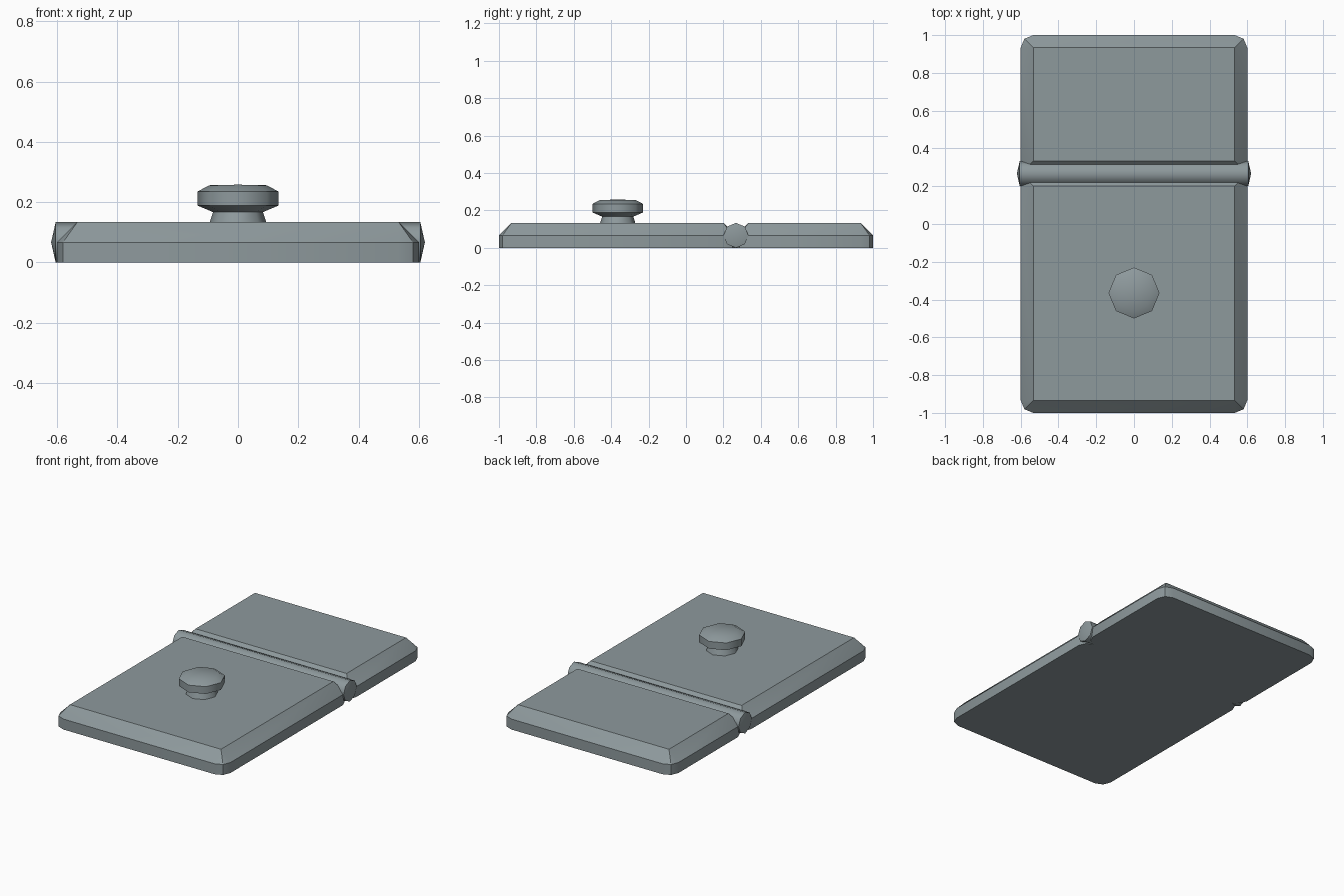
import bpy, bmesh, math

if "Cube" in bpy.data.objects:
    bpy.data.objects.remove(bpy.data.objects["Cube"])

metal = bpy.data.materials.new("grey_metal")
metal.diffuse_color = (0.27, 0.32, 0.335, 1)
metal.use_nodes = True
metal.node_tree.nodes["Principled BSDF"].inputs["Base Color"].default_value = metal.diffuse_color

C = 0.0667          # chamfer, corner radius and half thickness
HINGE_Y = 0.267


def make_object(name, bm, angle):
    bmesh.ops.remove_doubles(bm, verts=bm.verts, dist=1e-5)
    bmesh.ops.recalc_face_normals(bm, faces=bm.faces)
    me = bpy.data.meshes.new(name)
    bm.to_mesh(me)
    bm.free()
    me.materials.append(metal)
    ob = bpy.data.objects.new(name, me)
    bpy.context.collection.objects.link(ob)
    bpy.ops.object.select_all(action='DESELECT')
    ob.select_set(True)
    bpy.context.view_layer.objects.active = ob
    bpy.ops.object.shade_smooth_by_angle(angle=math.radians(angle))
    return ob


def loft(bm, loops):
    n = len(loops[0])
    rings = [[bm.verts.new(p) for p in loop] for loop in loops]
    for a, b in zip(rings, rings[1:]):
        for i in range(n):
            j = (i + 1) % n
            bm.faces.new((a[i], a[j], b[j], b[i]))
    return rings


# Hinged plate: rounded corners, top chamfer running to sharp inner corners
def plate(name, y0, y1):
    def outline(r, z):
        pts = []
        for k, (sx, sy) in enumerate(((1, 1), (-1, 1), (-1, -1), (1, -1))):
            cx = sx * (0.6 - C)
            cy = y1 - C if sy > 0 else y0 + C
            for s in range(3):
                a = math.radians(90 * k + 45 * s)
                pts.append((cx + r * math.cos(a), cy + r * math.sin(a), z))
        return pts
    bm = bmesh.new()
    low, mid = loft(bm, [outline(C, 0), outline(C, C)])
    bm.faces.new(low)
    # single inner corner for each three-point outer corner
    top = [bm.verts.new(outline(0, 2 * C)[3 * k]) for k in range(4)]
    for k in range(4):
        for s in range(2):
            bm.faces.new((mid[3 * k + s], mid[3 * k + s + 1], top[k]))
        n = (k + 1) % 4
        bm.faces.new((mid[3 * k + 2], mid[3 * n], top[n], top[k]))
    bm.faces.new(top)
    return make_object(name, bm, 30)


# Eight-sided turned part from (radius, height) points, closed at the tips
def turned(name, profile, place):
    bm = bmesh.new()
    loops = [[place(r * math.cos(i * math.pi / 4), r * math.sin(i * math.pi / 4), h)
              for i in range(8)] for r, h in profile[1:-1]]
    rings = loft(bm, loops)
    for ring, (_, h) in ((rings[0], profile[0]), (rings[-1], profile[-1])):
        tip = bm.verts.new(place(0, 0, h))
        for i in range(8):
            bm.faces.new((ring[i], ring[(i + 1) % 8], tip))
    return make_object(name, bm, 50)


plate("front_plate", -1, HINGE_Y)
plate("back_plate", HINGE_Y, 1)

# Hinge rod with shallow pointed ends
turned("hinge_rod", [(0, -0.62), (C, -0.605), (C, 0.605), (0, 0.62)],
       lambda a, b, h: (h, HINGE_Y + a, C + b))

# Knob with waisted neck
turned("knob", [(0, 0.125), (0.095, 0.13), (0.083, 0.167), (0.135, 0.189),
                (0.135, 0.235), (0.095, 0.256), (0, 0.258)],
       lambda a, b, h: (a, -0.365 + b, h))
